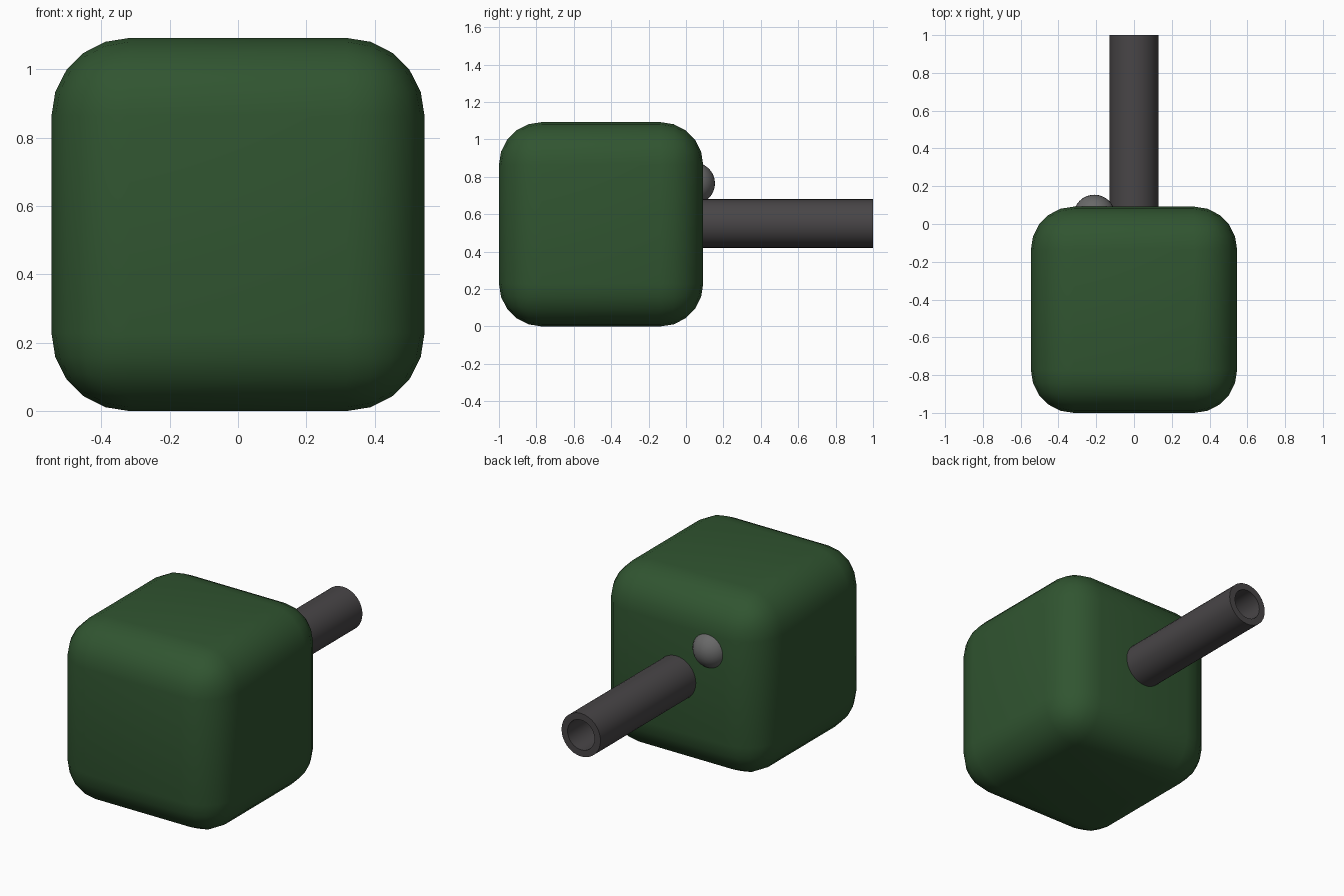
import bpy, bmesh, math
from mathutils import Matrix

if "Cube" in bpy.data.objects:
    bpy.data.objects.remove(bpy.data.objects["Cube"])


def finish(name, bm, color, angle=35):
    bmesh.ops.recalc_face_normals(bm, faces=bm.faces)
    mesh = bpy.data.meshes.new(name)
    bm.to_mesh(mesh)
    bm.free()
    obj = bpy.data.objects.new(name, mesh)
    bpy.context.collection.objects.link(obj)
    mat = bpy.data.materials.new(name + "_paint")
    mat.diffuse_color = (*color, 1)
    mat.use_nodes = True
    mat.node_tree.nodes["Principled BSDF"].inputs["Base Color"].default_value = mat.diffuse_color
    mesh.materials.append(mat)
    bpy.ops.object.select_all(action='DESELECT')
    obj.select_set(True)
    bpy.context.view_layer.objects.active = obj
    bpy.ops.object.shade_smooth_by_angle(angle=math.radians(angle))
    return obj


# Turret body: cube with every edge rounded
SIZE = 1.092
bm = bmesh.new()
bmesh.ops.create_cube(bm, size=SIZE, matrix=Matrix.Translation((0, -1 + SIZE / 2, SIZE / 2)))
bmesh.ops.bevel(bm, geom=bm.edges[:], offset=0.228, segments=5, profile=0.5, affect='EDGES')
finish("turret_body", bm, (0.03, 0.09, 0.03))

# Gun barrel: tube wall profile (radius, y) spun around the y axis
bm = bmesh.new()
profile = [(0.09, 0.0), (0.09, 1.0), (0.13, 1.0), (0.13, 0.0)]
verts = [bm.verts.new((r, y, 0.55)) for r, y in profile]
edges = [bm.edges.new((verts[i], verts[(i + 1) % 4])) for i in range(4)]
bmesh.ops.spin(bm, geom=verts + edges, cent=(0, 0, 0.55), axis=(0, 1, 0),
               angle=math.tau, steps=32, use_merge=True)
bmesh.ops.remove_doubles(bm, verts=bm.verts[:], dist=0.0005)
finish("gun_barrel", bm, (0.065, 0.06, 0.063))

# Round sight half sunk into the back face beside the barrel
bm = bmesh.new()
bmesh.ops.create_uvsphere(bm, u_segments=32, v_segments=16, radius=0.111,
                          matrix=Matrix.Translation((-0.21, 0.044, 0.765)))
finish("sight_dome", bm, (0.14, 0.14, 0.14))
